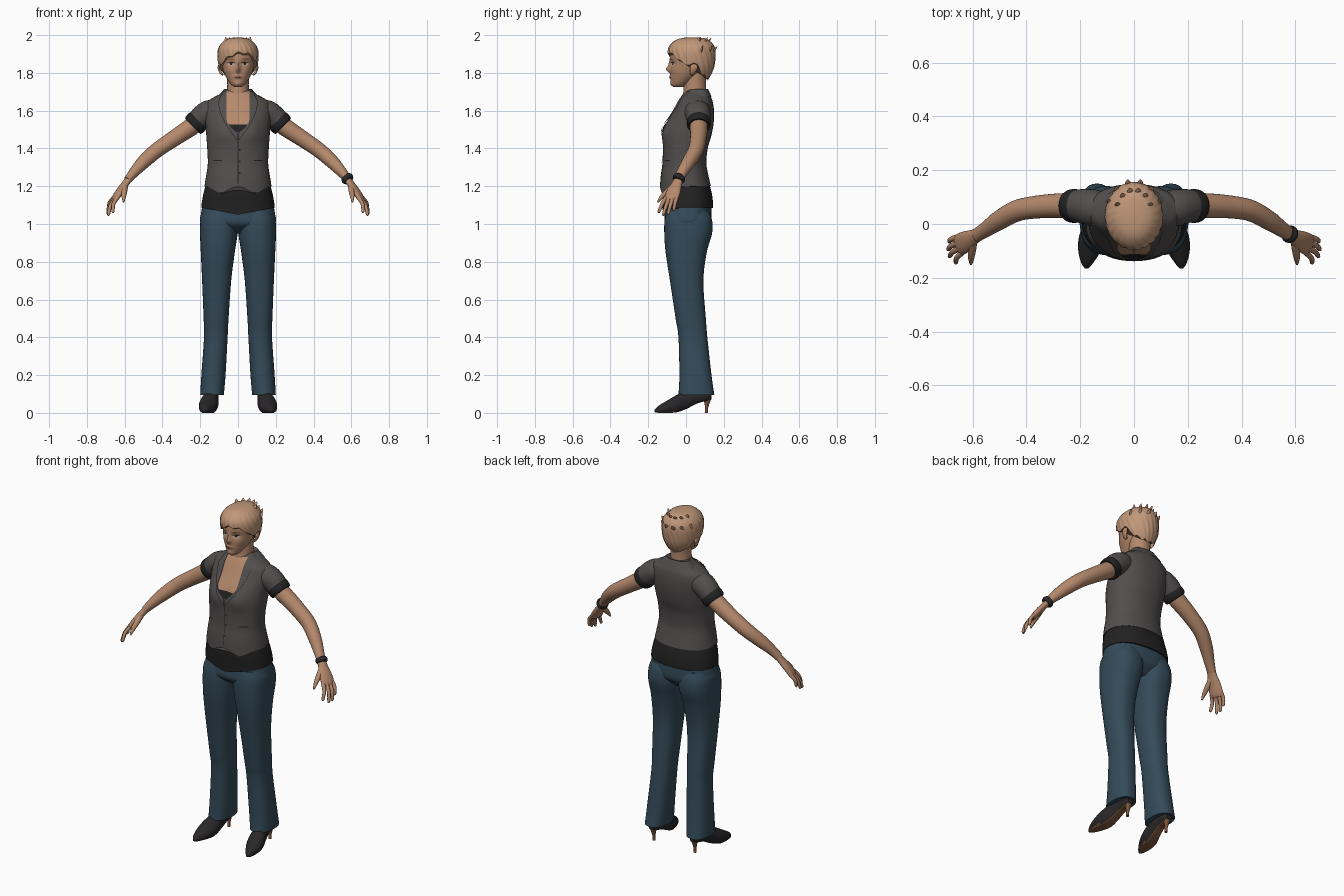
import bpy, bmesh, math
from mathutils import Vector
from mathutils.bvhtree import BVHTree

if "Cube" in bpy.data.objects:
    bpy.data.objects.remove(bpy.data.objects["Cube"])


def material(name, *rgb):
    m = bpy.data.materials.new(name)
    m.use_nodes = True
    m.diffuse_color = (*rgb, 1)
    bsdf = m.node_tree.nodes["Principled BSDF"]
    bsdf.inputs["Base Color"].default_value = (*rgb, 1)
    bsdf.inputs["Roughness"].default_value = .8
    return m


SKIN = material("skin", .46, .25, .15)
HAIR = material("hair tan", .53, .31, .19)
VEST = material("vest grey", .085, .077, .076)
SHIRT = material("shirt black", .016, .016, .017)
DENIM = material("denim blue", .034, .069, .1)
SHOE = material("shoe black", .022, .02, .022)
SOLE = material("sole brown", .2, .09, .045)
LIPS = material("lips", .3, .11, .08)
DARK = material("eye dark", .02, .015, .012)
WHITE = material("eye white", .5, .45, .4)


def build(name, rows, mat, mirror=False, closed=True, caps=True):
    """Skin a list of equally long point rows."""
    bm = bmesh.new()
    vs = [[bm.verts.new(p) for p in row] for row in rows]
    n = len(rows[0])
    for a, b in zip(vs, vs[1:]):
        for i in range(n if closed else n - 1):
            j = (i + 1) % n
            bm.faces.new((a[i], a[j], b[j], b[i]))
    if closed and caps:
        bm.faces.new(vs[0][::-1])
        bm.faces.new(vs[-1])
    bmesh.ops.recalc_face_normals(bm, faces=bm.faces)
    me = bpy.data.meshes.new(name)
    bm.to_mesh(me)
    bm.free()
    me.materials.append(mat)
    me.shade_smooth()
    me.set_sharp_from_angle(angle=math.radians(50))
    ob = bpy.data.objects.new(name, me)
    bpy.context.collection.objects.link(ob)
    if mirror:
        ob.modifiers.new("mirror", 'MIRROR').use_mirror_merge = False
    return ob


def dense(keys, k=6):
    """Smooth curve through key tuples."""
    out = []
    for i in range(len(keys) - 1):
        four = [keys[max(0, min(len(keys) - 1, i + d))] for d in (-1, 0, 1, 2)]
        for s in range(k):
            t = s / k
            out.append([b + t * (c - a) / 2 + t * t * (a - 2.5 * b + 2 * c - d / 2)
                        + t ** 3 * (1.5 * (b - c) + (d - a) / 2) for a, b, c, d in zip(*four)])
    return out + [list(keys[-1])]


def power(v, e):
    return math.copysign(abs(v) ** e, v)


def angles(n):
    return [2 * math.pi * i / n for i in range(n)]


def ring(key, n=48, e=.85):
    z, x0, x1, y0, y1 = key
    return [Vector(((x0 + x1) / 2 + (x1 - x0) / 2 * power(math.cos(a), e),
                    (y0 + y1) / 2 + (y1 - y0) / 2 * power(math.sin(a), e), z)) for a in angles(n)]


def sym(*keys):
    return [(z, -x, x, y0, y1) for z, x, y0, y1 in keys]


def stack(name, keys, mat, tweak=None, e=.85, **kw):
    """Horizontal rings (z, x0, x1, front, back)."""
    rows = [ring(k, e=e) for k in dense(keys)]
    if tweak:
        for row in rows:
            for p in row:
                tweak(p)
    return build(name, rows, mat, **kw)


def tube(name, keys, mat, side=(0, -1, 0), n=20, k=4, mirror=True, **kw):
    """Rings (x, y, z, radius, flatness) along a path."""
    pts = dense(keys, k)
    rows = []
    for i, (x, y, z, r, f) in enumerate(pts):
        d = (Vector(pts[min(i + 1, len(pts) - 1)][:3]) - Vector(pts[max(i - 1, 0)][:3])).normalized()
        w = Vector(side)
        w = (w - d * w.dot(d)).normalized()
        up = d.cross(w)
        rows.append([Vector((x, y, z)) + w * r * math.cos(a) + up * r * f * math.sin(a) for a in angles(n)])
    return build(name, rows, mat, mirror, **kw)


def decal(name, target, z0, z1, left, right, mat, lift=.004, mirror=False, n=20):
    """Thin sheet laid on the front of a target between two edge curves."""
    tree = BVHTree.FromPolygons([v.co for v in target.data.vertices],
                                [p.vertices for p in target.data.polygons])
    rows = []
    for i in range(n + 1):
        t = i / n
        z, row = z0 + (z1 - z0) * t, []
        for j in range(n // 2 + 1):
            x = left(t) + (right(t) - left(t)) * j * 2 / n
            hit = tree.ray_cast(Vector((x, -1, z)), Vector((0, 1, 0)))
            if hit[0] is None:
                hit = tree.find_nearest(Vector((x, 0, z)))
            row.append(hit[0] + Vector((0, -lift, lift / 4)))
        rows.append(row)
    return build(name, rows, mat, mirror, closed=False)


# Trousers
stack("trouser_hips", sym((.95, .1, -.05, .08), (1, .195, -.11, .13), (1.06, .195, -.112, .135),
                          (1.12, .182, -.11, .13)), DENIM)
stack("trouser_leg", [(.095, .075, .2, -.04, .15), (.2, .066, .194, -.035, .135), (.4, .055, .18, -.04, .113),
                      (.5, .05, .182, -.055, .105), (.7, .036, .19, -.085, .092), (.85, .017, .197, -.108, .11),
                      (.95, .002, .201, -.115, .138), (1.02, 0, .198, -.113, .138), (1.07, .02, .18, -.1, .12)],
      DENIM, mirror=True)


# Shirt hem and vest body
def shirt_hem(p):
    if p.z < 1.13:
        p.z -= .035 * max(0, -p.y / .12) * (1 - abs(p.x) / .2)


stack("shirt_hem", sym((1.085, .194, -.122, .143), (1.11, .192, -.123, .143), (1.16, .183, -.128, .137),
                       (1.23, .165, -.125, .12)), SHIRT, shirt_hem)


def vest_shape(p):
    if p.y < 0:
        bust = math.exp(-((abs(p.x) - .075) / .05) ** 2 - ((p.z - 1.49) / .06) ** 2)
        p.y -= .016 * bust
        if p.z < 1.23:
            p.z -= .035 * math.exp(-((abs(p.x) - .09) / .05) ** 2) * (1.23 - p.z) / .03


vest = stack("vest_body", sym((1.2, .178, -.138, .132), (1.26, .168, -.133, .118), (1.32, .16, -.125, .108),
                              (1.4, .163, -.122, .115), (1.47, .168, -.12, .135), (1.54, .172, -.098, .147),
                              (1.6, .175, -.064, .148), (1.645, .165, -.04, .142), (1.67, .13, -.026, .133),
                              (1.69, .092, -.012, .122), (1.712, .07, .005, .112)), VEST, vest_shape, e=.9)


# Neckline, camisole, lapels and front seam
def opening(t):
    return .058 * min(1, (t * 3.5) ** .5) + .004


decal("chest", vest, 1.49, 1.7, lambda t: -opening(t), opening, SKIN, .003)
decal("camisole", vest, 1.485, 1.525, lambda t: -.03 - .018 * t, lambda t: .03 + .018 * t, SHIRT, .005)
decal("lapel", vest, 1.44, 1.698, lambda t: max(.002, opening(t * 1.23 - .23) if t > .19 else 0),
      lambda t: .004 + .1 * math.sin(min(1, t * 1.25) * math.pi / 2) - .022 * max(0, t - .8) * 5, VEST, .009, True)
decal("front_seam", vest, 1.215, 1.44, lambda t: -.0015, lambda t: .0015, SHIRT, .002)
decal("pocket_slit", vest, 1.333, 1.338, lambda t: .085, lambda t: .13, SHIRT, .002, True)
for i in range(3):
    z = 1.27 + .06 * i
    decal("button", vest, z - .005, z + .005, lambda t: .004, lambda t: .013, SHIRT, .004)
rows = [[p for p in ring((z, -x, x, y0, y1))] for z, x, y0, y1 in
        ((1.675, .112, .02, .135), (1.695, .09, .03, .126), (1.715, .072, .035, .116), (1.71, .06, .04, .107))]
build("collar", rows, VEST, caps=False)

# Sleeves, cuffs and arms
tube("sleeve", [(.1, .055, 1.6, .06, .9), (.15, .06, 1.592, .068, .95), (.19, .066, 1.567, .064, .98),
                (.218, .067, 1.54, .059, .98)], VEST, n=32)
tube("cuff", [(.205, .067, 1.553, .059, 1), (.218, .067, 1.54, .063, 1), (.232, .067, 1.525, .062, 1),
              (.24, .067, 1.517, .057, 1)], SHIRT, n=32)
tube("arm", [(.18, .067, 1.565, .048, 1), (.25, .068, 1.512, .047, 1), (.34, .065, 1.452, .043, 1),
             (.43, .051, 1.39, .04, 1), (.5, .014, 1.328, .036, 1), (.55, -.02, 1.274, .029, .95),
             (.585, -.042, 1.232, .026, .8)], SKIN, n=28)

# Hands
across = Vector((-.35, -1, 0)).normalized()
tube("palm", [(.575, -.036, 1.243, .024, .8), (.595, -.048, 1.215, .028, .65), (.624, -.064, 1.175, .038, .48),
              (.648, -.077, 1.138, .04, .4), (.656, -.081, 1.122, .033, .3)], SKIN, across)
tips = ((.664, -.146, 1.06), (.688, -.122, 1.045), (.693, -.096, 1.05), (.688, -.066, 1.07))
for i, tip in enumerate(tips):
    base = Vector((.648, -.078, 1.14)) + across * (.03 - .02 * i)
    tip = Vector(tip)
    mid = base.lerp(tip, .5) + Vector((.008, 0, .006))
    tube("finger", [(*base, .011, 1), (*mid, .01, 1), (*base.lerp(tip, .92), .008, 1), (*tip, .002, 1)],
         SKIN, across, n=10)
tube("thumb", [(.597, -.06, 1.205, .016, 1), (.602, -.1, 1.17, .015, 1), (.605, -.13, 1.142, .011, 1),
               (.606, -.15, 1.115, .004, 1)], SKIN, n=12)
tube("bracelet", [(.571, -.033, 1.25, .029, 1), (.576, -.036, 1.244, .033, 1), (.582, -.04, 1.237, .033, 1),
                  (.588, -.044, 1.23, .028, 1)], SHOE, mirror=False)

# Neck and head
stack("neck", sym((1.58, .07, 0, .1), (1.66, .062, -.017, .108), (1.7, .058, -.014, .106), (1.75, .057, -.01, .105),
                  (1.82, .06, 0, .11)), SKIN, e=1)


def face_shape(p):
    if p.y < 0:
        for x, z, sx, sz, push in ((0, 1.818, .011, .016, .022), (0, 1.845, .009, .022, .009),
                                   (.036, 1.85, .02, .012, -.009), (.05, 1.81, .022, .018, .004),
                                   (0, 1.777, .022, .009, .005), (0, 1.742, .02, .012, .006)):
            p.y -= push * math.exp(-((abs(p.x) - x) / sx) ** 2 - ((p.z - z) / sz) ** 2)


keys = dense(sym((1.724, .018, -.066, -.015), (1.738, .037, -.076, .01), (1.765, .056, -.081, .05),
                 (1.8, .074, -.082, .09), (1.85, .087, -.083, .12), (1.9, .09, -.083, .13), (1.95, .075, -.055, .11)), 8)
rows = [ring(k, 96, 1) for k in keys]
for row in rows:
    for p in row:
        face_shape(p)
head = build("head", rows, SKIN)
tube("ear", [(.08, .03, 1.79, .008, .6), (.092, .034, 1.802, .014, .5), (.1, .042, 1.83, .02, .4),
             (.095, .045, 1.85, .008, .5)], SKIN, n=14)


# Face details
def patch(name, z, h, x0, x1, mat, lift, mirror=True):
    mid, half = (x0 + x1) / 2, (x1 - x0) / 2
    curve = lambda t: half * (.1 + .9 * math.sin(math.pi * t) ** .6)
    decal(name, head, z - h, z + h, lambda t: mid - curve(t), lambda t: mid + curve(t), mat, lift, mirror, 10)


patch("eye_white", 1.846, .007, .019, .052, WHITE, .002)
patch("iris", 1.847, .007, .028, .044, DARK, .003)
patch("upper_lash", 1.853, .003, .017, .055, DARK, .0035)
patch("eyebrow", 1.872, .003, .017, .058, SOLE, .002)
patch("mouth", 1.777, .008, -.025, .025, LIPS, .002, False)
patch("mouth_line", 1.777, .001, -.023, .023, DARK, .003, False)

# Short swept hair with an uneven lower edge
shell = dense(sym((1.75, .055, 0, .108), (1.8, .087, -.06, .137), (1.84, .103, -.083, .15), (1.9, .108, -.096, .156),
                  (1.94, .099, -.089, .15), (1.97, .073, -.06, .125), (1.984, .042, -.025, .095),
                  (1.988, .005, .025, .04)))
edge = ((-1, 1.905), (-.65, 1.87), (-.35, 1.835), (0, 1.85), (.25, 1.84), (.5, 1.79), (1.01, 1.765))


def blend(table, v):
    for a, b in zip(table, table[1:]):
        if a[0] <= v <= b[0]:
            t = (v - a[0]) / (b[0] - a[0])
            return [p + (q - p) * t for p, q in zip(a, b)]
    return list(table[-1])


rows = []
for i in range(29):
    row = []
    for a in angles(120):
        s = math.sin(a)
        low = blend(edge, s)[1] + .006 * math.sin(11 * a) + .022 * math.cos(a) * max(0, -s)
        z = low + (1.988 - low) * math.sin(i / 28 * math.pi / 2)
        _, x0, x1, y0, y1 = blend(shell, z)
        r = 1 + .018 * math.sin(22 * a + 60 * z) * (1 - i / 28)
        row.append(Vector((x1 * r * math.cos(a), (y0 + y1) / 2 + (y1 - y0) / 2 * r * s, z)))
    rows.append(row)
hair = build("hair", rows, HAIR)
hair.modifiers.new("thickness", 'SOLIDIFY').thickness = .012

# Loose tufts on the crown
for i in range(12):
    a = math.radians(25 + 130 * (i % 6) / 5)
    z = 1.975 if i < 6 else 1.93
    _, x0, x1, y0, y1 = blend(shell, z)
    c = Vector((x1 * .9 * math.cos(a), (y0 + y1) / 2 + (y1 - y0) * .46 * math.sin(a), z - .02))
    out = Vector((math.cos(a) * .5, math.sin(a), 1.2)).normalized() * .04
    tube("hair_tuft", [(*c, .014, .5), (*(c + out * .6), .01, .5), (*(c + out), .001, .5)],
         HAIR, (1, .2, 0), 8, mirror=False)

# Pointed shoes: rings across the foot, with sole faces by direction
rows = []
for y, x, w, z0, z1 in dense([(-.166, .176, .006, .004, .016), (-.145, .174, .022, 0, .034), (-.1, .165, .042, 0, .058),
                              (-.05, .155, .05, .003, .085), (0, .146, .042, .02, .11), (.06, .138, .035, .05, .125),
                              (.11, .136, .032, .064, .13), (.135, .136, .018, .072, .125)]):
    rows.append([Vector((x + w * math.cos(a), y, z0 + (z1 - z0) * max(0, .5 + .62 * math.sin(a))))
                 for a in angles(28)])
shoe = build("shoe", rows, SHOE, True)
shoe.data.materials.append(SOLE)
for f in shoe.data.polygons:
    if f.normal.z < -.7:
        f.material_index = 1
tube("shoe_heel", [(.136, .112, .08, .024, .9), (.136, .111, .05, .013, 1), (.136, .108, .02, .008, 1),
                   (.136, .108, 0, .009, 1)], SOLE, n=14)
